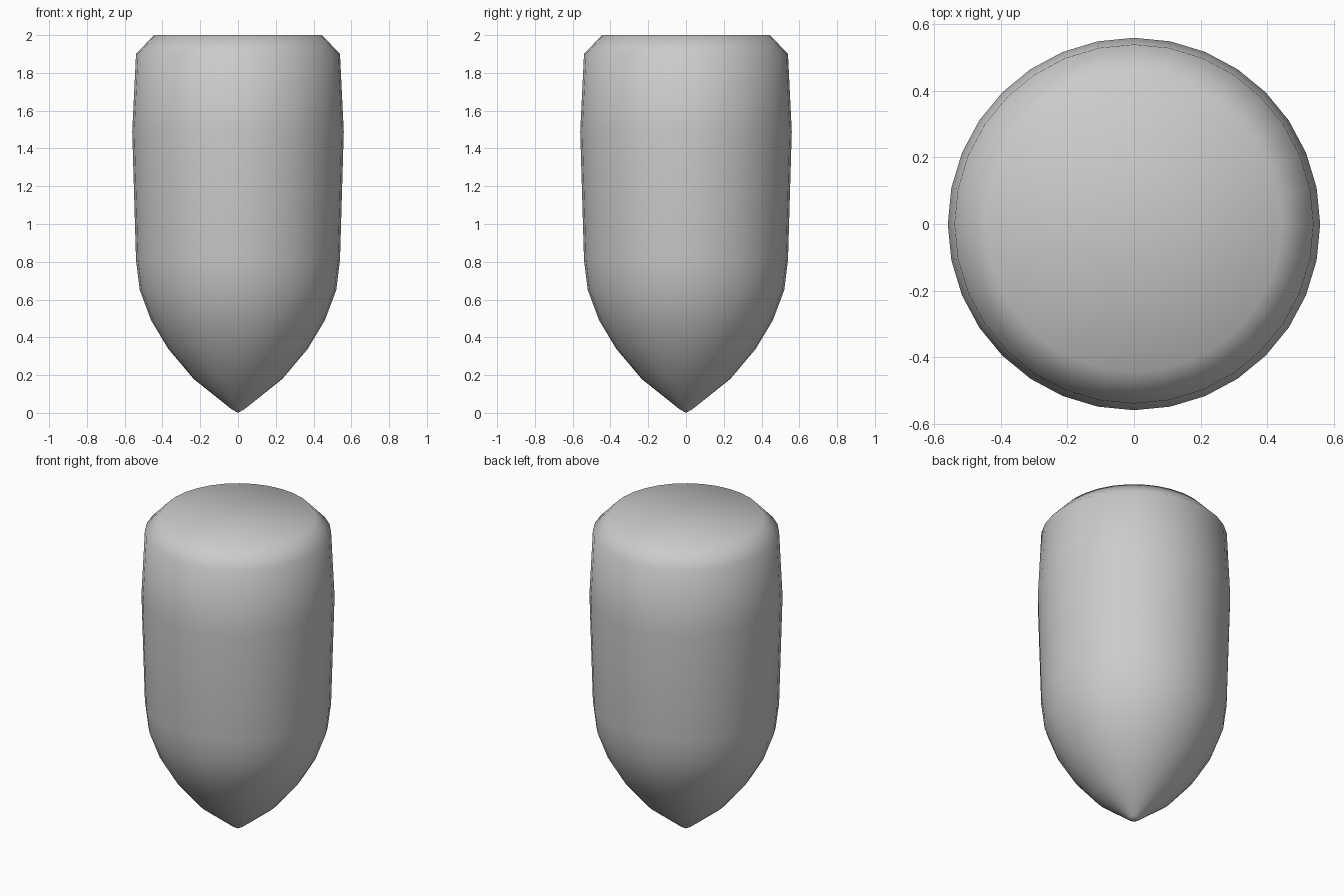
import bpy, bmesh, math

cube = bpy.data.objects.get("Cube")
if cube:
    bpy.data.objects.remove(cube, do_unlink=True)

SIDES = 32

# Plain grey surface
grey = bpy.data.materials.new("plain_grey")
grey.use_nodes = True
color = (0.6, 0.6, 0.6, 1)
grey.diffuse_color = color
grey.node_tree.nodes["Principled BSDF"].inputs["Base Color"].default_value = color

# Half outline (radius, height) from the pointed tip to the centre of the flat top
profile = [(0, 0), (0.035, 0.02), (0.235, 0.18), (0.37, 0.34), (0.46, 0.49),
           (0.52, 0.65), (0.54, 0.81), (0.56, 1.49), (0.54, 1.9),
           (0.445, 2), (0, 2)]

# Pointed body, lathed around z
bm = bmesh.new()
verts = [bm.verts.new((r, 0, z)) for r, z in profile]
edges = [bm.edges.new(pair) for pair in zip(verts, verts[1:])]
bmesh.ops.spin(bm, geom=verts + edges, cent=(0, 0, 0), axis=(0, 0, 1),
               angle=math.tau, steps=SIDES, use_duplicate=False)
bmesh.ops.remove_doubles(bm, verts=bm.verts, dist=0.0005)
bmesh.ops.recalc_face_normals(bm, faces=bm.faces)
for face in bm.faces:
    face.smooth = True

mesh = bpy.data.meshes.new("pointed_body")
bm.to_mesh(mesh)
bm.free()
mesh.materials.append(grey)
body = bpy.data.objects.new("pointed_body", mesh)
bpy.context.collection.objects.link(body)
